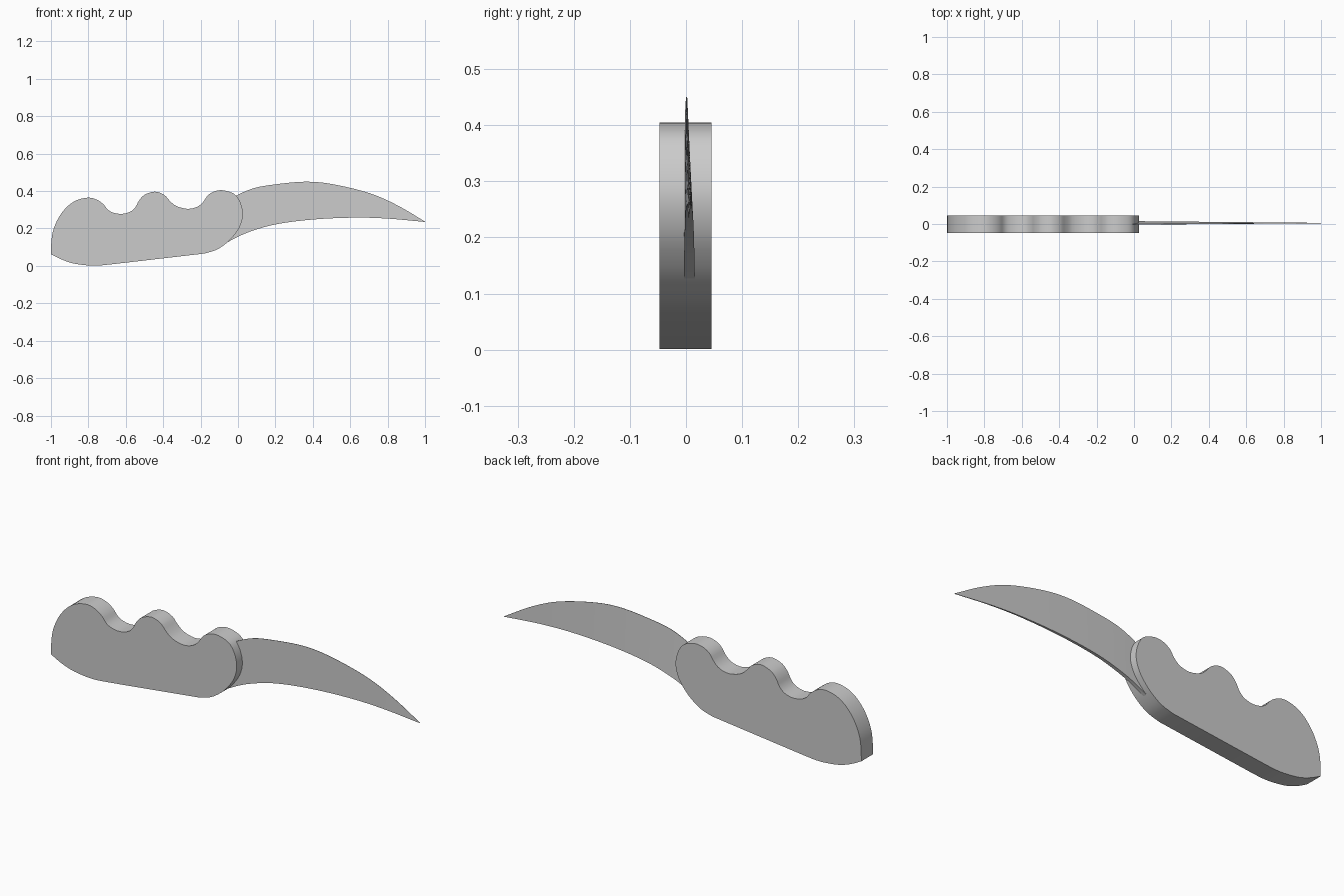
import bpy
import bmesh
from mathutils import Vector

cube = bpy.data.objects.get("Cube")
if cube:
    bpy.data.objects.remove(cube, do_unlink=True)

grey = bpy.data.materials.new("plain_grey")
grey.use_nodes = True
colour = (0.6, 0.6, 0.6, 1)
grey.diffuse_color = colour
grey.node_tree.nodes["Principled BSDF"].inputs["Base Color"].default_value = colour


def smooth_path(points, steps):
    """Open curve that passes through every (x, z) point."""
    pts = [Vector(p) for p in points]
    pts = [2 * pts[0] - pts[1]] + pts + [2 * pts[-1] - pts[-2]]
    path = []
    for a, b, c, d in zip(pts, pts[1:], pts[2:], pts[3:]):
        for i in range(steps):
            t = i / steps
            path.append(b + (c - a) * t / 2 + (2 * a - 5 * b + 4 * c - d) * t * t / 2
                        + (3 * b - a - 3 * c + d) * t ** 3 / 2)
    return path + [pts[-2]]


def height_at(path, x):
    """Height of a left-to-right path at x."""
    for p, q in zip(path, path[1:]):
        if x <= q.x:
            return p.y + (q.y - p.y) * (x - p.x) / (q.x - p.x)
    return path[-1].y


def finish(name, bm):
    bmesh.ops.recalc_face_normals(bm, faces=bm.faces)
    mesh = bpy.data.meshes.new(name)
    bm.to_mesh(mesh)
    bm.free()
    obj = bpy.data.objects.new(name, mesh)
    bpy.context.collection.objects.link(obj)
    mesh.materials.append(grey)
    bpy.ops.object.select_all(action="DESELECT")
    obj.select_set(True)
    bpy.context.view_layer.objects.active = obj
    bpy.ops.object.shade_smooth_by_angle(angle=0.5)


# Handle: finger-grooved top and rounded end, then the belly
grip = smooth_path([
    (-1, .063), (-.997, .14), (-.985, .2), (-.955, .265), (-.91, .32), (-.86, .352),
    (-.8, .365), (-.755, .354), (-.72, .33), (-.695, .3), (-.665, .284), (-.62, .278),
    (-.575, .29), (-.548, .315), (-.53, .348), (-.5, .38), (-.445, .397), (-.395, .38),
    (-.365, .348), (-.33, .32), (-.27, .305), (-.22, .315), (-.188, .34), (-.165, .373),
    (-.135, .395), (-.092, .405), (-.045, .396), (-.008, .374), (.018, .325),
    (.026, .268), (.01, .21), (-.022, .162), (-.06, .123), (-.115, .086), (-.18, .066)], 3)
belly = smooth_path([(-.68, .008), (-.77, .001), (-.87, .011), (-.94, .033), (-1, .063)], 4)
bm = bmesh.new()
outline = [bm.verts.new((p.x, -.047, p.y)) for p in grip + belly[:-1]]
front = bm.faces.new(outline)
side = bmesh.ops.extrude_face_region(bm, geom=[front], use_keep_orig=True)
bmesh.ops.translate(bm, vec=(0, .092, 0),
                    verts=[v for v in side["geom"] if isinstance(v, bmesh.types.BMVert)])
finish("handle", bm)

# Blade: thick lower spine, thin upper edge, tapering to the tip
upper = smooth_path([(-.08, .33), (0, .38), (.08, .414), (.17, .432), (.35, .45), (.5, .438),
                     (.7, .39), (.85, .325), (1, .237)], 4)
lower = smooth_path([(-.08, .112), (-.05, .13), (.05, .178), (.2, .222), (.4, .248),
                     (.62, .258), (.8, .253), (1, .235)], 4)
bm = bmesh.new()
rings = []
count = 40
for i in range(count + 1):
    t = i / count
    x = -.08 + 1.08 * t
    top, bottom = height_at(upper, x), height_at(lower, x)
    section = ((-.003 + .008 * t, top), (-.004 + .008 * t, bottom),
               (.016 - .01 * t, bottom), (-.001 + .007 * t, top))
    rings.append([bm.verts.new((x, y, z)) for y, z in section])
for a, b in zip(rings, rings[1:]):
    for i in range(4):
        j = (i + 1) % 4
        bm.faces.new((a[i], a[j], b[j], b[i]))
bm.faces.new(rings[0])
bm.faces.new(rings[-1])
finish("blade", bm)
